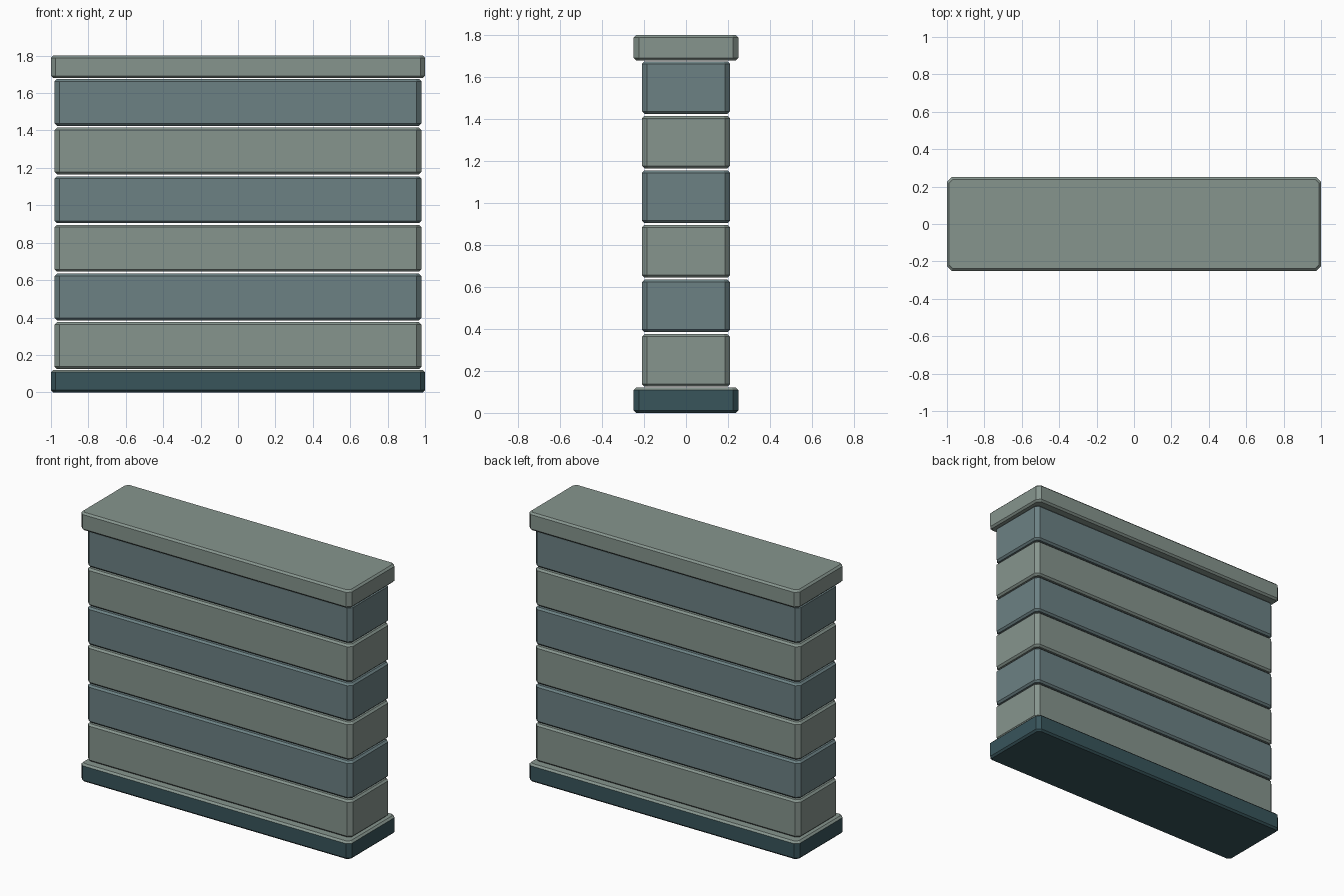
import bpy, bmesh

if "Cube" in bpy.data.objects:
    bpy.data.objects.remove(bpy.data.objects["Cube"])


def material(name, rgb):
    m = bpy.data.materials.new(name)
    m.diffuse_color = (*rgb, 1)
    m.use_nodes = True
    m.node_tree.nodes["Principled BSDF"].inputs["Base Color"].default_value = m.diffuse_color
    return m


stone = material("pale_stone", (0.24, 0.30, 0.27))
slate = material("slate", (0.15, 0.22, 0.23))
dark = material("dark_slate", (0.04, 0.09, 0.105))


def slab(name, hx, hy, z0, z1, mat, top_mat=None, corner=0.025, rim=0.012):
    """Block with chamfered upright corners and a finer rim chamfer."""
    bm = bmesh.new()

    def ring(inset, z):
        x, y, c = hx - inset, hy - inset, corner - inset * 0.5
        pts = [(x, c - y), (x, y - c), (x - c, y), (c - x, y),
               (-x, y - c), (-x, c - y), (c - x, -y), (x - c, -y)]
        return [bm.verts.new((px, py, z)) for px, py in pts]

    rings = [ring(rim, z0), ring(0, z0 + rim), ring(0, z1 - rim), ring(rim, z1)]
    for a, b in zip(rings, rings[1:]):
        for i in range(8):
            j = (i + 1) % 8
            bm.faces.new((a[i], a[j], b[j], b[i]))
    bm.faces.new(rings[0][::-1])
    bm.faces.new(rings[-1])
    bm.normal_update()
    if top_mat:
        for f in bm.faces:
            f.material_index = int(f.normal.z > 0.3)
    me = bpy.data.meshes.new(name)
    bm.to_mesh(me)
    bm.free()
    me.materials.append(mat)
    if top_mat:
        me.materials.append(top_mat)
    bpy.context.collection.objects.link(bpy.data.objects.new(name, me))


# Plinth and coping
slab("base", 1.0, 0.25, 0, 0.12, dark, stone)
slab("cap", 1.0, 0.25, 1.68, 1.80, stone)

# Six alternating wall courses with narrow gaps
for i in range(6):
    z = 0.125 + 0.26 * i
    slab(f"course_{i + 1}", 0.98, 0.21, z, z + 0.25, slate if i % 2 else stone)
